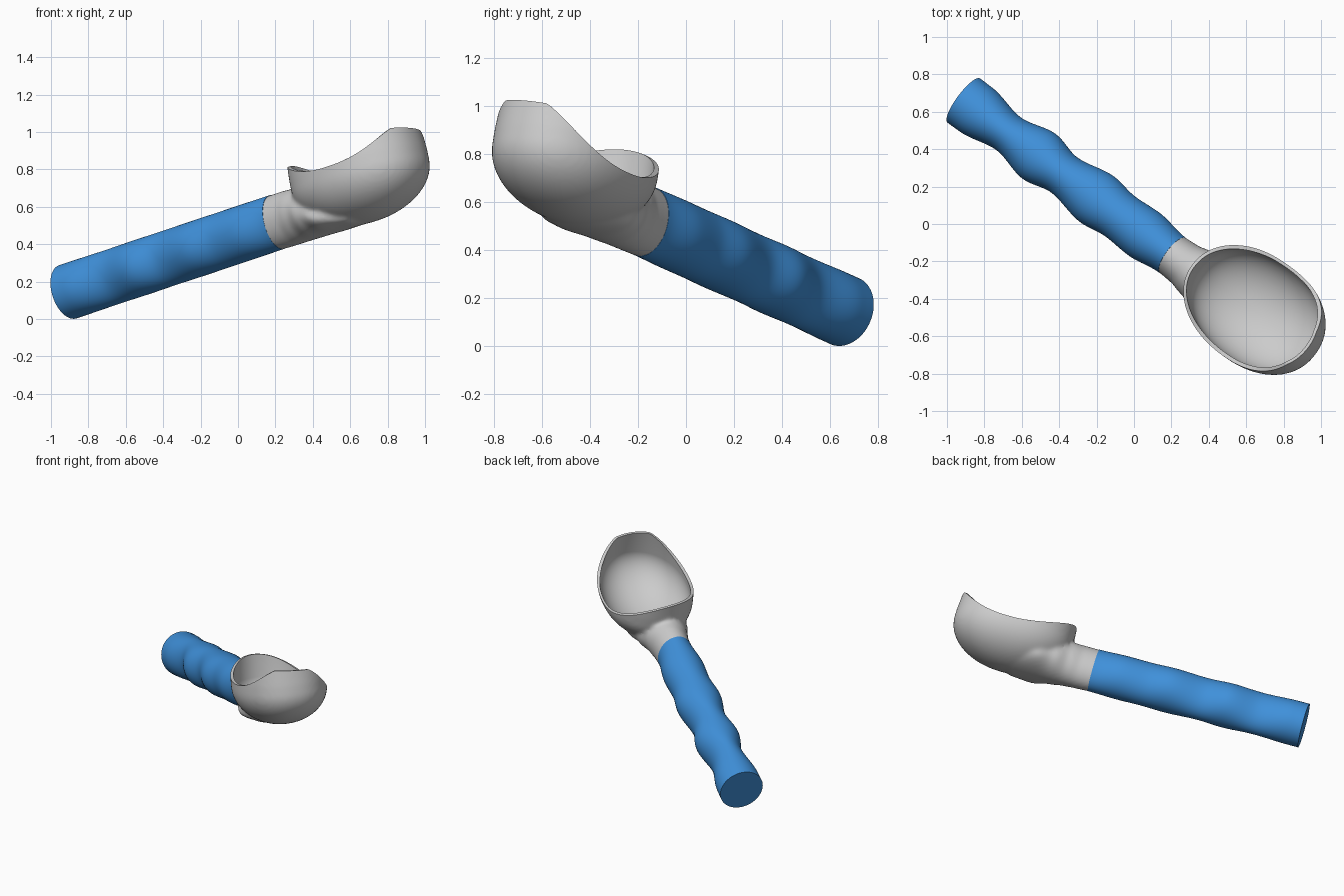
import bpy, bmesh, math
from mathutils import Matrix, Vector

if "Cube" in bpy.data.objects:
    bpy.data.objects.remove(bpy.data.objects["Cube"])

# Shared frame: local x runs along the handle, y sideways, z up
yaw, pitch = math.atan2(-0.595, 0.803), math.radians(15)
FRAME = (Matrix.Translation((-0.91, 0.66, 0.145))
         @ Matrix.Rotation(yaw, 4, 'Z') @ Matrix.Rotation(-pitch, 4, 'Y'))


def loft(name, rings):
    """Skin a list of equal-length rings and cap both ends."""
    bm = bmesh.new()
    loops = [[bm.verts.new(FRAME @ Vector(p)) for p in r] for r in rings]
    n = len(loops[0])
    for a, b in zip(loops, loops[1:]):
        for i in range(n):
            j = (i + 1) % n
            bm.faces.new((a[i], a[j], b[j], b[i]))
    bm.faces.new(loops[0])
    bm.faces.new(loops[-1])
    bmesh.ops.recalc_face_normals(bm, faces=bm.faces)
    me = bpy.data.meshes.new(name)
    bm.to_mesh(me)
    bm.free()
    ob = bpy.data.objects.new(name, me)
    bpy.context.collection.objects.link(ob)
    return ob


def sample(keys, s):
    """Smooth interpolation through key rows (s, values...)."""
    for a, b in zip(keys, keys[1:]):
        if s <= b[0]:
            t = max(0, (s - a[0]) / (b[0] - a[0]))
            t = t * t * (3 - 2 * t)
            return [p + (q - p) * t for p, q in zip(a[1:], b[1:])]
    return keys[-1][1:]


def section(s, w, lo, hi, n=64):
    c, r = (lo + hi) / 2, (hi - lo) / 2
    return [(s, w * math.cos(2 * math.pi * i / n), c + r * math.sin(2 * math.pi * i / n))
            for i in range(n)]


def finish(ob, angle):
    bpy.ops.object.select_all(action='DESELECT')
    ob.select_set(True)
    bpy.context.view_layer.objects.active = ob
    bpy.ops.object.convert(target='MESH')
    bpy.ops.object.shade_smooth_by_angle(angle=math.radians(angle))


# Handle with finger waves on both sides
waves = [(0, .147), (.08, .146), (.31, .109), (.52, .149), (.69, .117), (.92, .152),
         (1.08, .133), (1.24, .141), (1.44, .117)]
rings = []
for i in range(73):
    s = 1.44 * i / 72
    rings.append(section(s, sample(waves, s)[0], -.149, .15))
handle = loft("handle", rings)
blue = bpy.data.materials.new("blue")
blue.diffuse_color = (0.05, 0.28, 0.70, 1)
blue.use_nodes = True
blue.node_tree.nodes["Principled BSDF"].inputs["Base Color"].default_value = blue.diffuse_color
handle.data.materials.append(blue)
finish(handle, 35)

# Bowl: half ellipsoid with walls that continue upward
CS, CV, CH = 2.02, .03, .10
N = 128


def outline(a, b, k, height):
    """Rounded oval in plan; height is a number or a function of the angle."""
    pts = []
    for i in range(N):
        th = 2 * math.pi * i / N
        c, s = math.cos(th), math.sin(th)
        e = 2 / 2.15
        x = a * math.copysign(abs(c) ** e, c)
        y = b * math.copysign(abs(s) ** e, s)
        h = height(x / a, y + CV) if callable(height) else height
        pts.append((CS + k * x, CV + k * y, h))
    return pts


def rim(c, v):
    h = .105 + (.15 * c * c if c < 0 else .19 * c ** 2.6) - .17 * v
    return min(h, .262 - .08 * v)


def dish(a, b, depth):
    return [outline(a, b, math.sin(t), CH - depth * math.cos(t))
            for t in [math.pi / 2 * (i + .3) / 32.3 for i in range(33)]]


bowl = loft("scoop_bowl", dish(.402, .302, .253) + [outline(.402, .302, k, h) for k, h in
            ((1, .16), (.99, .22), (.98, .28), (.97, .42))])

# Neck flares from the handle into the bowl
flare = [(1.36, .10, -.13, .13), (1.44, .117, -.15, .149), (1.52, .122, -.152, .149),
         (1.60, .14, -.152, .145), (1.70, .175, -.152, .10), (1.82, .20, -.152, .0),
         (1.98, .13, -.153, -.09)]
neck = loft("neck_helper", [section(1.36 + .62 * i / 40, *sample(flare, 1.36 + .62 * i / 40))
                            for i in range(41)])

# Cutter hollows the bowl and trims the dipping rim
inner = [r for r in dish(.385, .285, .225)]
low = [[(x, y, min(z, q[2])) for (x, y, z), q in zip(r, outline(.385, .285, 1, rim))]
       for r in inner]
cutter = loft("cavity_cutter", low + [outline(.385, .285, .985, rim), outline(.385, .285, 1.3, rim),
                                      outline(.385, .285, 1.3, .7)])

for kind, other in (('UNION', neck), ('DIFFERENCE', cutter)):
    m = bowl.modifiers.new(kind.lower(), 'BOOLEAN')
    m.operation, m.object, m.solver = kind, other, 'EXACT'
    other.hide_render = True
    if kind == 'UNION':
        r = bowl.modifiers.new("blend", 'REMESH')
        r.mode, r.voxel_size = 'VOXEL', .012
        sm = bowl.modifiers.new("soften", 'SMOOTH')
        sm.factor, sm.iterations = .5, 14
finish(bowl, 40)
for helper in (neck, cutter):
    bpy.data.objects.remove(helper)
